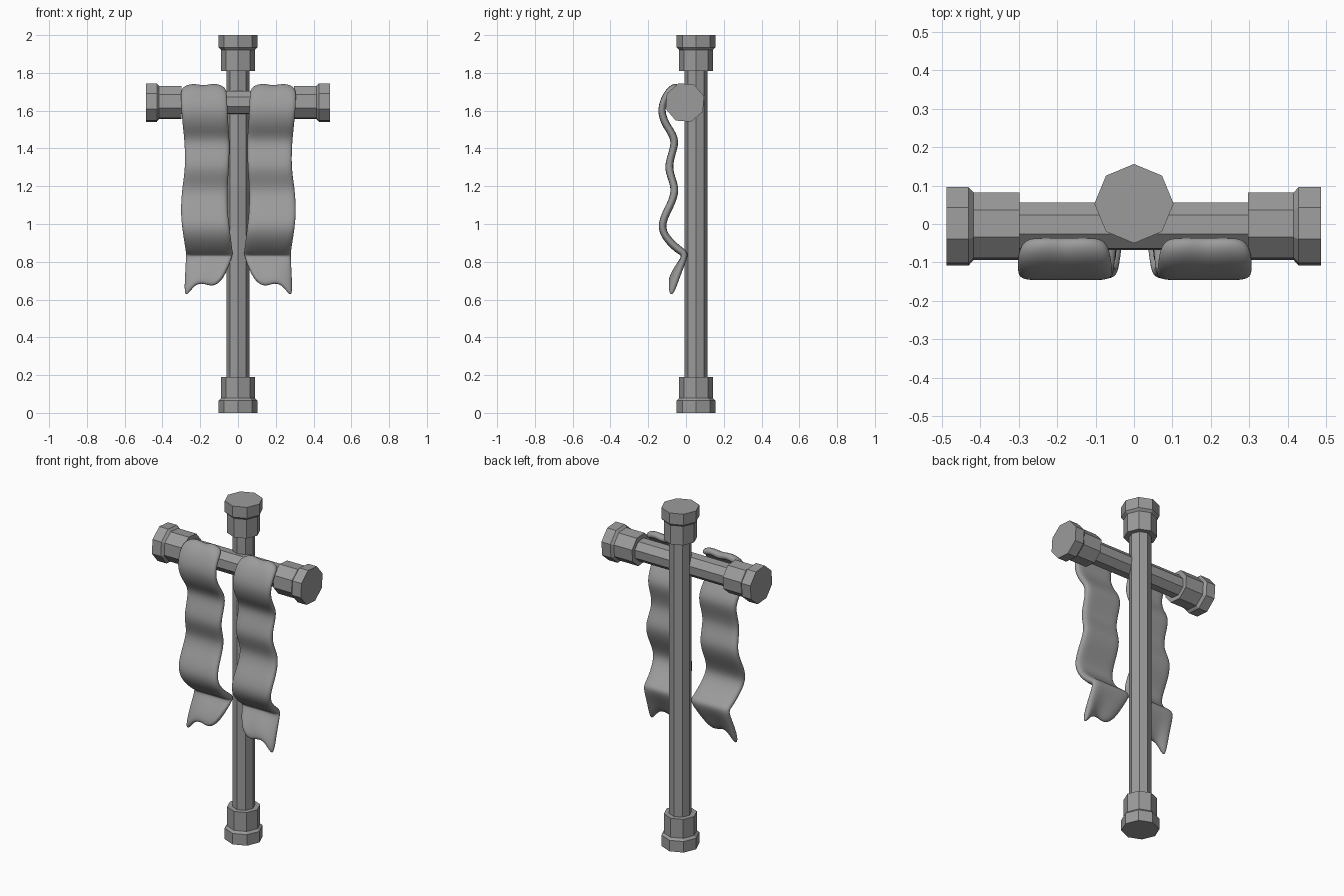
import bpy, bmesh, math
from mathutils import Matrix, Vector

cube = bpy.data.objects.get("Cube")
if cube:
    bpy.data.objects.remove(cube)

GREY = 0.33
grey = bpy.data.materials.new("plain grey")
grey.use_nodes = True
grey.diffuse_color = (GREY, GREY, GREY, 1)
grey.node_tree.nodes["Principled BSDF"].inputs["Base Color"].default_value = (GREY, GREY, GREY, 1)


def add_object(name, bm):
    bmesh.ops.recalc_face_normals(bm, faces=bm.faces)
    mesh = bpy.data.meshes.new(name)
    bm.to_mesh(mesh)
    bm.free()
    mesh.materials.append(grey)
    obj = bpy.data.objects.new(name, mesh)
    bpy.context.collection.objects.link(obj)
    return obj


def octagon_rod(name, profile, phase, matrix):
    """Eight-sided lathe along local z from (radius, height) pairs."""
    bm = bmesh.new()
    rings = []
    for r, h in profile:
        angles = [phase + i * math.tau / 8 for i in range(8)]
        rings.append([bm.verts.new((r * math.cos(a), r * math.sin(a), h)) for a in angles])
    for low, high in zip(rings, rings[1:]):
        for i in range(8):
            j = (i + 1) % 8
            bm.faces.new((low[i], low[j], high[j], high[i]))
    bm.faces.new(rings[0])
    bm.faces.new(rings[-1])
    bm.transform(matrix)
    return add_object(name, bm)


def capped_profile(half, rod, collar, cap, cap_len, collar_len):
    """Rod with a collar and a wider cap at both ends."""
    end = [(cap, half), (cap, half - cap_len), (collar, half - cap_len - 0.013),
           (collar, half - collar_len), (rod, half - collar_len)]
    return [(r, -h) for r, h in end] + end[::-1]


# Upright pole and crossbar
octagon_rod("upright_pole", capped_profile(1.0, 0.061, 0.09, 0.103, 0.065, 0.19),
            0, Matrix.Translation((0, 0.053, 1)))
octagon_rod("crossbar", capped_profile(0.487, 0.0645, 0.092, 0.107, 0.058, 0.19),
            math.radians(18),
            Matrix.Translation((-0.001, -0.006, 1.643))
            @ Matrix(((0, 0, 1), (1, 0, 0), (0, 1, 0))).to_4x4())

# Banner rows: depth, height, outer edge, inner edge
ROWS = [
    (-0.035, 1.722, 0.290, 0.075), (-0.085, 1.705, 0.306, 0.060),
    (-0.130, 1.610, 0.304, 0.056), (-0.100, 1.515, 0.296, 0.050),
    (-0.055, 1.430, 0.288, 0.045), (-0.098, 1.300, 0.285, 0.048),
    (-0.054, 1.185, 0.300, 0.055), (-0.100, 1.070, 0.306, 0.054),
    (-0.126, 0.985, 0.300, 0.045), (-0.092, 0.915, 0.290, 0.036),
    (-0.035, 0.860, 0.282, 0.030), (-0.008, 0.832, 0.280, 0.030),
    (-0.045, 0.760, 0.284, 0.052), (-0.085, 0.675, 0.290, 0.085),
]
TOP_RIPPLE = (-0.014, 0.012, -0.010, 0.014, -0.016)
HEM = (-0.090, 0.0, 0.012, -0.014, 0.030)


def banner(name, side):
    bm = bmesh.new()
    points = [Vector(row) for row in ROWS]
    # Overshoot the inner rows so the smoothed surface passes through them
    control = [points[0]]
    for a, p, b in zip(points, points[1:], points[2:]):
        control.append(p + (2 * p - a - b) / 6)
    control.append(points[-1])
    grid = []
    for k, (y, z, outer, inner) in enumerate(control):
        top = max(0, 1 - k / 2)
        hem = {len(control) - 1: 1, len(control) - 2: 0.35}.get(k, 0)
        line = []
        for c in range(5):
            x = outer + (inner - outer) * c / 4
            dz = TOP_RIPPLE[c] * top + HEM[c] * hem
            line.append(bm.verts.new((side * x + 0.002, y, z + dz)))
        grid.append(line)
    for a, b in zip(grid, grid[1:]):
        for i in range(4):
            bm.faces.new((a[i], a[i + 1], b[i + 1], b[i]))
    obj = add_object(name, bm)
    thick = obj.modifiers.new("thickness", 'SOLIDIFY')
    thick.thickness = 0.042
    thick.offset = 0
    smooth = obj.modifiers.new("smooth", 'SUBSURF')
    smooth.levels = smooth.render_levels = 3
    for face in obj.data.polygons:
        face.use_smooth = True
    return obj


# Pair of hanging cloth banners
banner("left_banner", 1)
banner("right_banner", -1)
